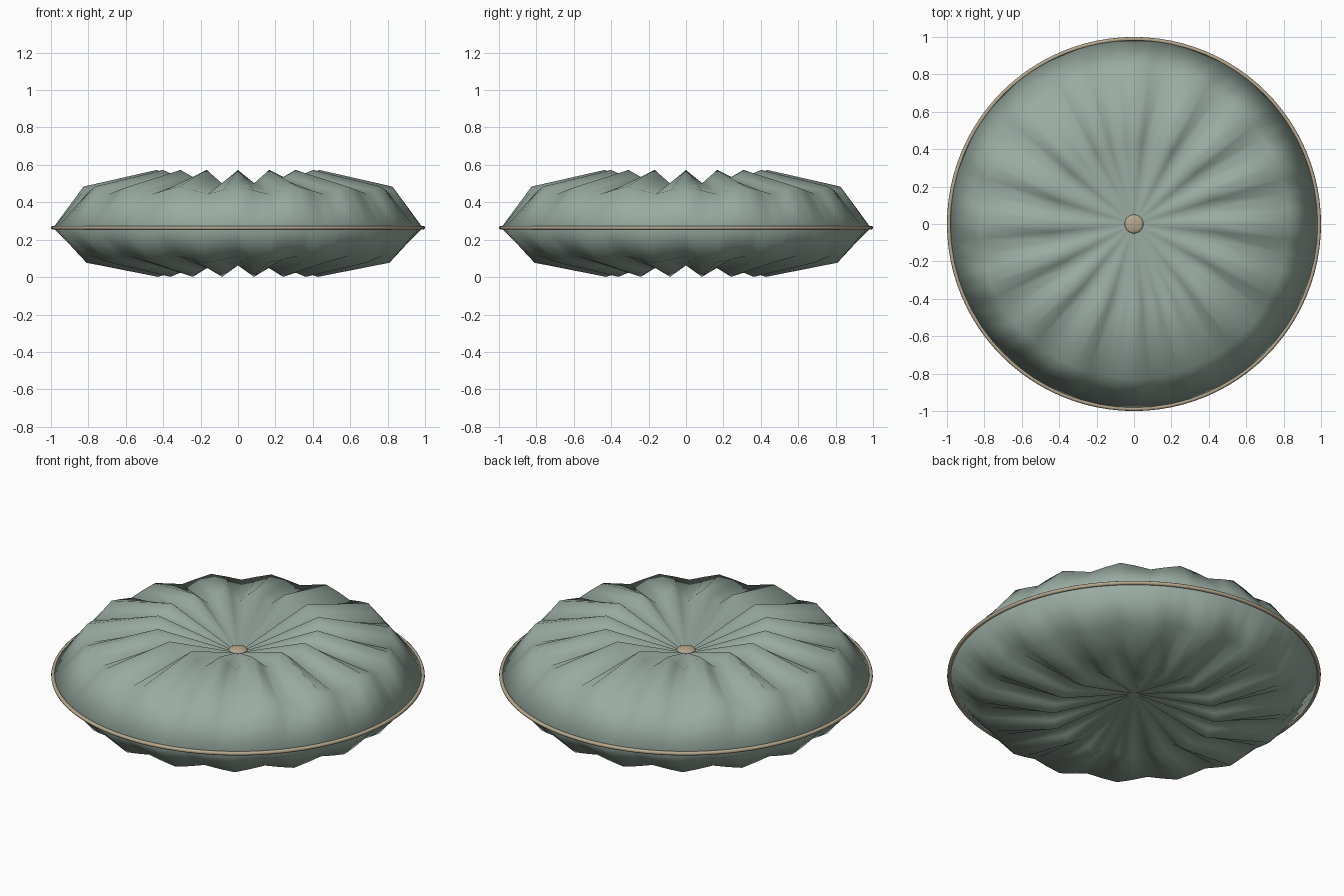
import bpy
import bmesh
from math import cos, sin, pi

cube = bpy.data.objects.get("Cube")
if cube:
    bpy.data.objects.remove(cube)

RIM_Z = 0.264
SEGMENTS = 64
PLEATS = 16


def make_material(name, rgb):
    mat = bpy.data.materials.new(name)
    mat.use_nodes = True
    color = (*rgb, 1.0)
    mat.diffuse_color = color
    mat.node_tree.nodes["Principled BSDF"].inputs["Base Color"].default_value = color
    return mat


sage = make_material("sage_fabric", (0.32, 0.41, 0.36))
beige = make_material("beige_trim", (0.46, 0.39, 0.27))


def finish(obj, name, mat):
    obj.name = name
    obj.data.materials.append(mat)
    for poly in obj.data.polygons:
        poly.use_smooth = True


# Pleated cushion: a shared rim, with fluted rings above and below it
bm = bmesh.new()


def ring(radius, height, ripple, scale, phase):
    verts = []
    for i in range(SEGMENTS):
        a = 2 * pi * i / SEGMENTS
        z = RIM_Z + scale * (height + ripple * cos(PLEATS * a + phase))
        verts.append(bm.verts.new((radius * cos(a), radius * sin(a), z)))
    return verts


rim = ring(0.988, 0, 0, 1, 0)
for scale, phase in ((1, 0), (-0.85, pi)):
    outer = ring(0.826, 0.2, 0.02, scale, phase)
    inner = ring(0.435, 0.273, 0.036, scale, phase)
    centre = bm.verts.new((0, 0, RIM_Z + scale * 0.135))
    for i in range(SEGMENTS):
        j = (i + 1) % SEGMENTS
        for low, high in ((rim, outer), (outer, inner)):
            bm.faces.new((low[i], low[j], high[j], high[i]))
        bm.faces.new((inner[i], inner[j], centre))
bmesh.ops.recalc_face_normals(bm, faces=bm.faces)
mesh = bpy.data.meshes.new("cushion")
bm.to_mesh(mesh)
bm.free()
cushion = bpy.data.objects.new("cushion", mesh)
bpy.context.collection.objects.link(cushion)
finish(cushion, "cushion", sage)

# Piping around the seam
bpy.ops.mesh.primitive_torus_add(
    major_radius=0.989, minor_radius=0.011, major_segments=96,
    minor_segments=10, location=(0, 0, RIM_Z))
finish(bpy.context.object, "seam_piping", beige)

# Flattened button in the top dimple
bpy.ops.mesh.primitive_uv_sphere_add(
    segments=16, ring_count=8, radius=0.051, location=(0, 0, 0.416))
button = bpy.context.object
button.scale.z = 0.3
finish(button, "top_button", beige)
